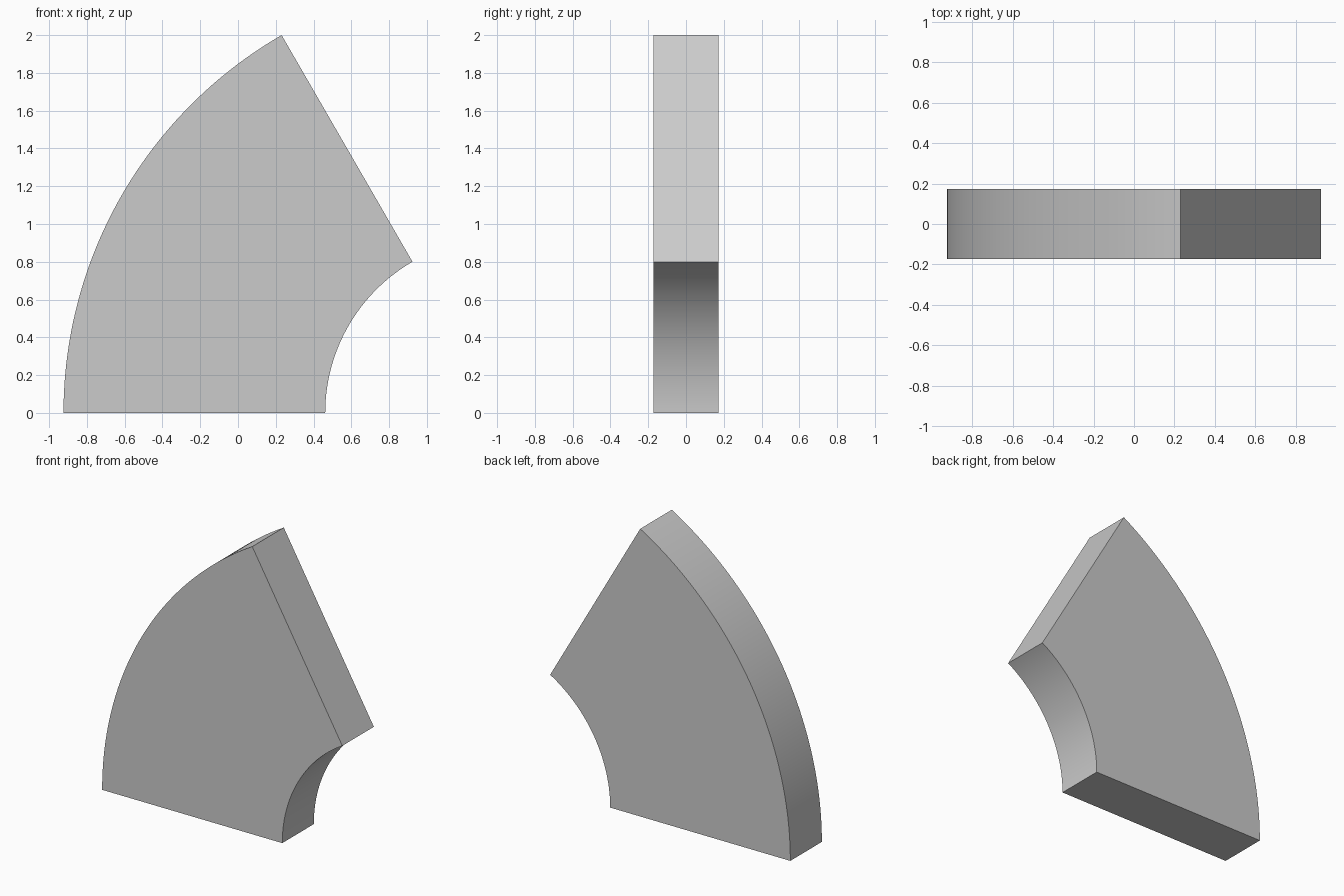
import bpy, bmesh
from math import sin, cos, radians

if "Cube" in bpy.data.objects:
    bpy.data.objects.remove(bpy.data.objects["Cube"])

ANGLE = radians(60)
OUTER = 2 / sin(ANGLE)      # outer radius gives a height of 2
INNER = OUTER * 0.4
CENTRE_X = OUTER * 0.6      # arc centre, to the right of the wedge
HALF = OUTER * 0.075        # half thickness
STEPS = 64


def arc(radius):
    return [(CENTRE_X - radius * cos(ANGLE * i / STEPS), -HALF,
             radius * sin(ANGLE * i / STEPS)) for i in range(STEPS + 1)]


# ring sector profile, extruded through its thickness
bm = bmesh.new()
outline = arc(OUTER) + arc(INNER)[::-1]
face = bm.faces.new([bm.verts.new(p) for p in outline])
result = bmesh.ops.extrude_face_region(bm, geom=[face], use_keep_orig=True)
moved = [g for g in result["geom"] if isinstance(g, bmesh.types.BMVert)]
bmesh.ops.translate(bm, verts=moved, vec=(0, 2 * HALF, 0))
bmesh.ops.recalc_face_normals(bm, faces=bm.faces)

mesh = bpy.data.meshes.new("ring_sector")
bm.to_mesh(mesh)
bm.free()
sector = bpy.data.objects.new("ring_sector", mesh)
bpy.context.collection.objects.link(sector)

# smooth curved walls, sharp corners
bpy.context.view_layer.objects.active = sector
sector.select_set(True)
bpy.ops.object.shade_smooth_by_angle(angle=radians(30))
